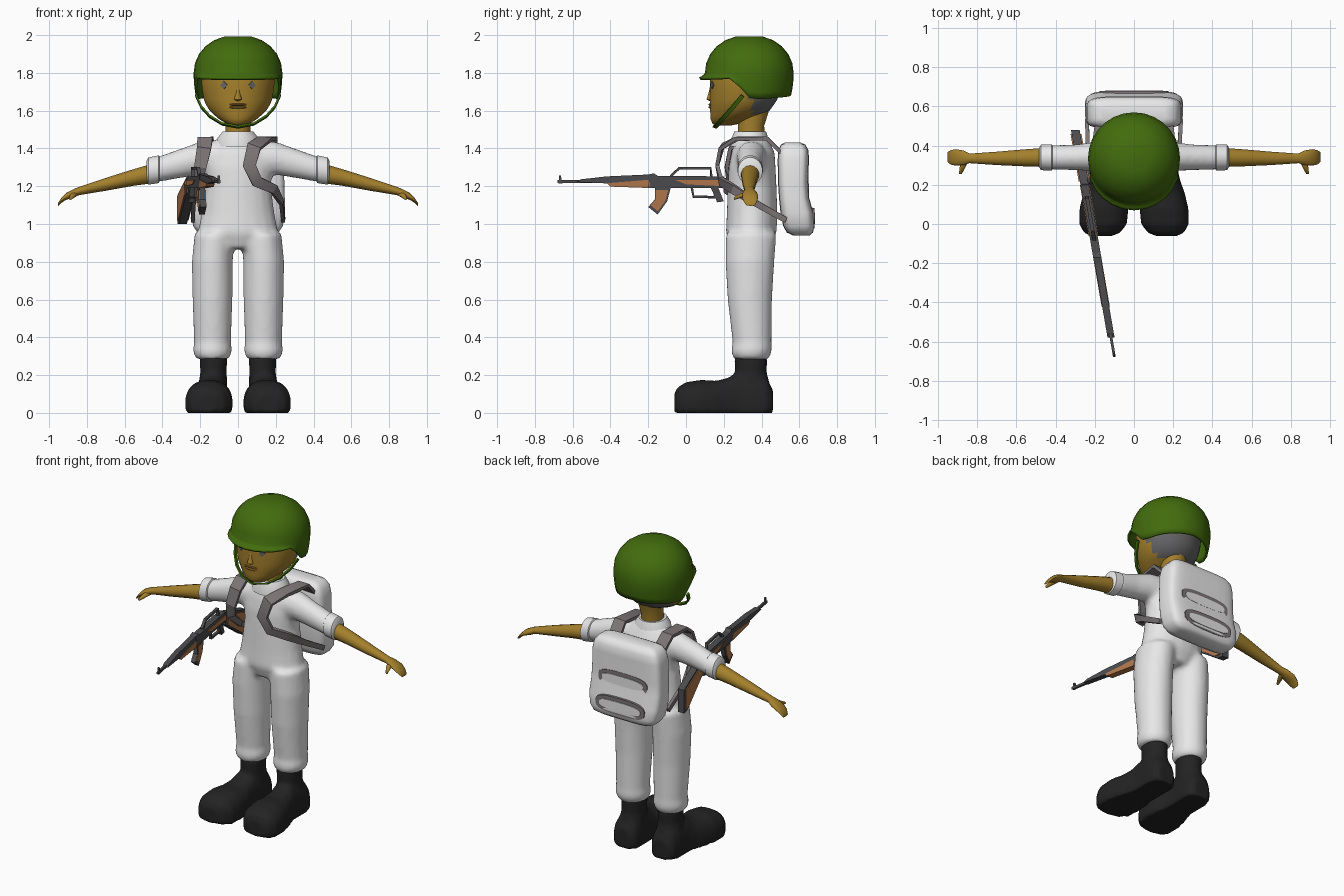
import bpy, bmesh, math
from mathutils import Vector


def material(name, r, g, b):
    m = bpy.data.materials.new(name)
    m.diffuse_color = (r, g, b, 1)
    return m


GREEN = material("helmet green", .055, .15, .004)
SKIN = material("skin tan", .37, .215, .025)
WHITE = material("cloth white", .8, .8, .8)
BLACK = material("boot black", .017, .017, .017)
STRAP = material("strap grey", .2, .175, .18)
METAL = material("gun metal grey", .075, .075, .08)
WOOD = material("gun wood", .45, .19, .075)
HAIR = material("hair grey", .13, .13, .135)
LIPS = material("lip brown", .26, .12, .03)


def finish(name, bm, mat, angle=40):
    bmesh.ops.recalc_face_normals(bm, faces=bm.faces[:])
    me = bpy.data.meshes.new(name)
    bm.to_mesh(me)
    bm.free()
    me.materials.append(mat)
    ob = bpy.data.objects.new(name, me)
    bpy.context.collection.objects.link(ob)
    if angle:
        bpy.ops.object.select_all(action='DESELECT')
        ob.select_set(True)
        bpy.context.view_layer.objects.active = ob
        bpy.ops.object.shade_smooth_by_angle(angle=math.radians(angle))
    return ob


def skin_rings(bm, rings, caps=True):
    for a, b in zip(rings, rings[1:]):
        for i in range(len(a)):
            j = (i + 1) % len(a)
            bm.faces.new((a[i], a[j], b[j], b[i]))
    if caps:
        bm.faces.new(rings[0])
        bm.faces.new(rings[-1])


def loft(bm, axis, sections, s=1, n=20, e=2.0, floor=-9):
    """Superellipse sections (position, centre1, centre2, radius1, radius2) along an axis; s mirrors x."""
    rings = []
    for p, c1, c2, r1, r2 in sections:
        ring = []
        for i in range(n):
            t = math.tau * (i + .5) / n
            c, d = math.cos(t), math.sin(t)
            u = c1 + r1 * math.copysign(abs(c) ** (2 / e), c)
            v = c2 + r2 * math.copysign(abs(d) ** (2 / e), d)
            x, y, z = {'x': (p, u, v), 'y': (u, p, v), 'z': (u, v, p)}[axis]
            ring.append(bm.verts.new((s * x, y, max(z, floor))))
        rings.append(ring)
    skin_rings(bm, rings)


def part(name, mat, axis, sections, angle=40, **kw):
    bm = bmesh.new()
    loft(bm, axis, sections, **kw)
    return finish(name, bm, mat, angle)


def melt(ob, voxel, rounds):
    r = ob.modifiers.new("blend", 'REMESH')
    r.mode, r.voxel_size, r.use_smooth_shade = 'VOXEL', voxel, True
    m = ob.modifiers.new("soften", 'SMOOTH')
    m.factor, m.iterations = .5, rounds


def ribbon(name, mat, pts, thick):
    """Flat band through (point, width direction, width)."""
    bm, rings = bmesh.new(), []
    P = [Vector(p[0]) for p in pts]
    for i, (_, side, w) in enumerate(pts):
        t = (P[min(i + 1, len(P) - 1)] - P[max(i - 1, 0)]).normalized()
        sd = Vector(side)
        sd = (sd - t * sd.dot(t)).normalized() * w / 2
        nn = t.cross(sd).normalized() * thick / 2
        rings.append([bm.verts.new(P[i] + a * sd + b * nn) for a, b in ((-1, -1), (1, -1), (1, 1), (-1, 1))])
    skin_rings(bm, rings)
    return finish(name, bm, mat, 30)


# jumpsuit: torso, legs and sleeves blended into one skin
bm = bmesh.new()
loft(bm, 'z', [(.87, 0, .34, .13, .10), (.95, 0, .345, .215, .135), (1.05, 0, .35, .195, .135),
               (1.2, 0, .35, .175, .13), (1.3, 0, .35, .185, .125), (1.38, 0, .355, .175, .115),
               (1.44, 0, .35, .125, .09), (1.47, 0, .35, .08, .07)])
for s in (1, -1):
    loft(bm, 'z', [(.285, .135, .345, .085, .09), (.31, .135, .345, .1, .105), (.34, .135, .348, .104, .108),
                   (.37, .135, .35, .098, .103), (.6, .135, .338, .106, .118), (.8, .136, .338, .109, .13),
                   (.95, .125, .345, .105, .135)], s=s)
    loft(bm, 'x', [(.08, .35, 1.345, .09, .1), (.2, .345, 1.348, .075, .088), (.3, .34, 1.322, .066, .078),
                   (.44, .34, 1.285, .062, .066)], s=s)
melt(finish("jumpsuit", bm, WHITE), .016, 4)
part("collar", WHITE, 'z', [(1.41, 0, .34, .12, .105), (1.455, 0, .338, .11, .098), (1.49, 0, .34, .082, .085)])

# sleeve cuffs, arms with hands, boots
for s, side in ((1, "left"), (-1, "right")):
    part(side + "_cuff", WHITE, 'x', [(.415, .34, 1.292, .06, .066), (.42, .34, 1.29, .068, .074),
                                      (.475, .34, 1.28, .066, .073), (.485, .34, 1.278, .05, .055)], s=s)
    bm = bmesh.new()
    loft(bm, 'x', [(.45, .34, 1.268, .05, .052), (.55, .338, 1.247, .045, .044), (.7, .335, 1.21, .035, .034),
                   (.84, .335, 1.175, .025, .022), (.87, .338, 1.163, .038, .022), (.91, .34, 1.146, .043, .018),
                   (.935, .34, 1.125, .038, .013), (.952, .342, 1.104, .026, .008)], s=s, n=14)
    loft(bm, 'y', [(.33, .862, 1.16, .02, .014), (.29, .875, 1.15, .016, .013), (.255, .887, 1.135, .008, .008)],
         s=s, n=8)
    finish(side + "_arm", bm, SKIN, 60)
    bm = bmesh.new()
    loft(bm, 'y', [(y, x, .05, rx, top - .05) for y, x, rx, top in
                   ((-.062, .165, .05, .1), (-.045, .163, .092, .135), (0, .158, .122, .163), (.08, .153, .125, .175),
                    (.16, .147, .112, .17), (.22, .143, .094, .185), (.28, .138, .085, .22), (.38, .136, .088, .21),
                    (.43, .136, .082, .18), (.46, .136, .055, .12))], s=s, n=24, e=2.4, floor=0)
    loft(bm, 'z', [(.06, .135, .355, .078, .098), (.17, .132, .35, .075, .09), (.21, .13, .343, .07, .085),
                   (.3, .13, .343, .073, .087)], s=s)
    melt(finish(side + "_boot", bm, BLACK), .012, 2)

# neck and head, hair by position
part("neck", SKIN, 'z', [(1.43, 0, .345, .07, .072), (1.52, 0, .345, .066, .07), (1.6, 0, .36, .075, .08)])
head = part("head", SKIN, 'z', [(1.522, 0, .2, .03, .04), (1.53, 0, .21, .06, .07), (1.555, 0, .235, .1, .105),
                                (1.58, 0, .265, .13, .137), (1.6, 0, .285, .15, .158), (1.63, 0, .295, .17, .17),
                                (1.66, 0, .305, .182, .18), (1.72, 0, .312, .192, .187), (1.78, 0, .315, .196, .19),
                                (1.85, 0, .32, .18, .18), (1.92, 0, .325, .13, .13)], angle=80, n=28)
head.data.materials.append(HAIR)
for f in head.data.polygons:
    if f.center.y > .34 and f.center.z > 1.585 or f.center.z > 1.82:
        f.material_index = 1
part("nose", SKIN, 'z', [(1.652, 0, .135, .012, .012), (1.66, 0, .132, .022, .026), (1.69, 0, .135, .013, .018),
                         (1.735, 0, .14, .008, .012)], n=8, angle=60)
for z in (1.632, 1.618):
    part("lip", LIPS if z > 1.625 else SKIN, 'x', [(-.05, .14, z, .006, .003), (-.025, .13, z, .011, .007),
         (.025, .13, z, .011, .007), (.05, .14, z, .006, .003)], n=8)
for s in (1, -1):
    bm = bmesh.new()
    bmesh.ops.create_cone(bm, cap_ends=True, segments=4, radius1=.021, radius2=.021, depth=.009)
    eye = finish("eye", bm, HAIR, 0)
    eye.location = (s * .074, .14, 1.735)
    eye.rotation_euler = (math.pi / 2, 0, s * .4)

# helmet: dome with straight brim in front and lower sides and back
bm = bmesh.new()
N, rings = 28, []
for k in range(1, 11):
    ring = []
    for i in range(N):
        a = math.tau * i / N            # 0 = front
        d = abs(math.degrees(a if a < math.pi else a - math.tau))
        ramp = min(max((d - 66) / 26, 0), 1)
        rim = 1.775 - .115 * ramp + .02 * max(0, (d - 100) / 80)
        if k <= 6:
            q = math.pi / 2 * k / 6
            f, z = math.sin(q) ** .9, 1.80 + .2 * math.cos(q)
        else:
            u = (k - 6) / 4
            z = 1.80 + (rim - 1.80) * u
            f = 1 + (1 - ramp) * .13 * u ** 1.5 * max(0, math.cos(a)) - .06 * ramp * u * u
        ring.append(bm.verts.new((.235 * f * math.sin(a), .335 - .235 * f * math.cos(a), z)))
    rings.append(ring)
skin_rings(bm, rings, False)
bm.faces.new(rings[0])
helmet = finish("helmet", bm, GREEN, 60)
sol = helmet.modifiers.new("thickness", 'SOLIDIFY')
sol.thickness, sol.offset = .014, -1
half = [(.222, .30, 1.68), (.195, .25, 1.62), (.15, .205, 1.57), (.085, .17, 1.53)]
pts = half + [(0, .152, 1.513)] + [(-x, y, z) for x, y, z in half[::-1]]
ribbon("chin_strap", GREEN, [(p, (0, 1, -.4), .022) for p in pts], .01)

# backpack with two pocket rings
part("backpack", WHITE, 'z', [(.94, 0, .61, .17, .045), (.955, 0, .603, .215, .07), (.99, 0, .597, .238, .083),
                              (1.06, 0, .587, .25, .087), (1.14, 0, .572, .248, .08), (1.22, 0, .567, .246, .08),
                              (1.34, 0, .568, .24, .083), (1.39, 0, .569, .228, .08), (1.42, 0, .567, .205, .065),
                              (1.432, 0, .565, .165, .04)], n=32, e=5, angle=60)
for z, y in ((1.185, .642), (1.03, .672)):
    part("pocket_trim", STRAP, 'y', [(y - .03, 0, z, .18, .06), (y + .007, 0, z, .175, .055)], n=28, e=3)
    part("pocket", WHITE, 'y', [(y - .03, 0, z, .152, .034), (y + .01, 0, z, .148, .03)], n=28, e=3)

# shoulder straps
X, Z = (1, 0, 0), (0, 0, 1)
ribbon("left_shoulder_strap", STRAP, [
    ((.16, .51, 1.37), X, .08), ((.17, .43, 1.452), X, .08), ((.145, .27, 1.452), X, .08),
    ((.085, .19, 1.41), X, .075), ((.06, .165, 1.31), X, .07), ((.10, .185, 1.225), (.7, 0, .7), .06),
    ((.19, .25, 1.185), (.3, 0, 1), .05), ((.23, .36, 1.115), Z, .035), ((.24, .53, 1.02), Z, .03)], .02)
ribbon("right_shoulder_strap", STRAP, [
    ((-.16, .51, 1.37), X, .08), ((-.17, .43, 1.452), X, .08), ((-.175, .29, 1.45), X, .08),
    ((-.18, .235, 1.40), X, .075), ((-.2, .215, 1.3), X, .065), ((-.215, .235, 1.22), (.7, 0, .7), .05),
    ((-.235, .36, 1.115), Z, .035), ((-.24, .53, 1.02), Z, .03)], .02)


# rifle: side profiles (y, z) given thickness, slanted across x
def gun_x(y):
    return -.1 - (y + .68) * .172


def plate(name, mat, profile, thick, scale=1):
    bm = bmesh.new()
    cy = sum(p[0] for p in profile) / len(profile)
    cz = sum(p[1] for p in profile) / len(profile)
    rings = []
    for h in (-thick / 2, thick / 2):
        q = [(cy + (y - cy) * scale, cz + (z - cz) * scale) for y, z in profile]
        rings.append([bm.verts.new((gun_x(y) + h, y, z)) for y, z in q])
    skin_rings(bm, rings)
    finish(name, bm, mat, 0)


plate("barrel", METAL, [(-.68, 1.218), (-.68, 1.232), (-.4, 1.236), (-.4, 1.216)], .014)
plate("front_sight", METAL, [(-.675, 1.215), (-.672, 1.256), (-.662, 1.256), (-.655, 1.215)], .012)
plate("upper_handguard", METAL, [(-.58, 1.222), (-.56, 1.236), (-.42, 1.252), (-.2, 1.262), (-.2, 1.232),
                                 (-.42, 1.215)], .036)
plate("lower_handguard", WOOD, [(-.42, 1.216), (-.2, 1.234), (-.18, 1.19), (-.4, 1.198)], .042)
plate("receiver", METAL, [(-.2, 1.262), (-.17, 1.268), (-.15, 1.255), (.2, 1.252), (.23, 1.19), (-.2, 1.192)], .042)
plate("receiver_panel", WOOD, [(-.06, 1.234), (.2, 1.232), (.2, 1.2), (.0, 1.21)], .05)
mag = [(-.165, 1.195), (-.08, 1.195), (-.1, 1.12), (-.15, 1.05), (-.2, 1.09), (-.165, 1.13)]
plate("magazine_frame", METAL, mag, .03)
plate("magazine", WOOD, mag, .038, .78)
plate("grip", METAL, [(.13, 1.195), (.17, 1.195), (.2, 1.12), (.165, 1.115)], .03)
stock = [(.19, 1.25), (.48, 1.15), (.48, 1.0), (.44, 1.0), (.2, 1.165)]
plate("stock_frame", METAL, stock, .044)
plate("stock", WOOD, stock, .056, .84)
for name, pts in (("carry_handle", [(-.08, 1.255), (-.035, 1.296), (.13, 1.296), (.135, 1.25)]),
                  ("trigger_guard", [(.03, 1.195), (.04, 1.145), (.15, 1.142), (.16, 1.19)])):
    ribbon(name, METAL, [((gun_x(y), y, z), X, .018) for y, z in pts], .013)
